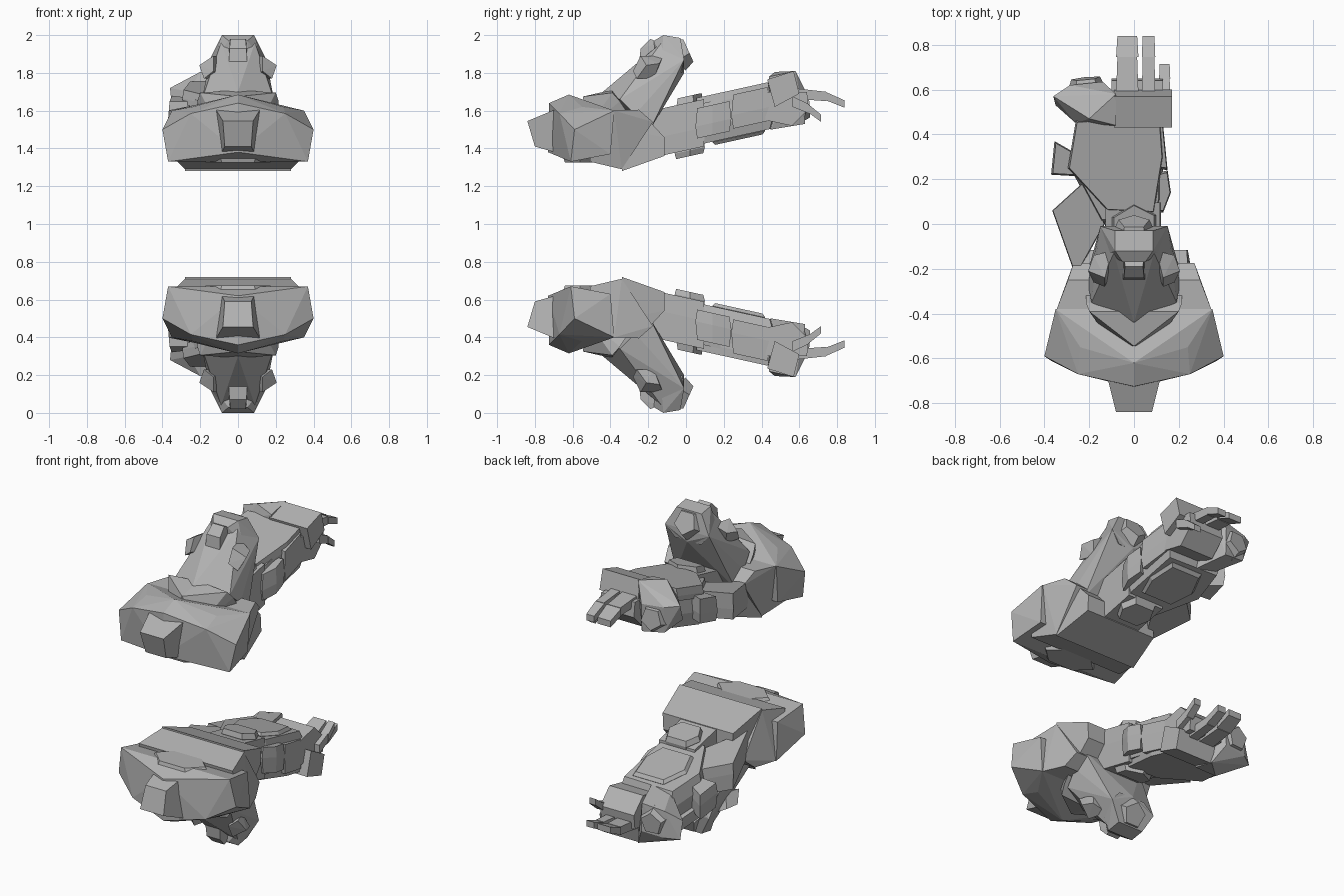
import bpy, bmesh, math
from mathutils import Vector

if "Cube" in bpy.data.objects:
    bpy.data.objects.remove(bpy.data.objects["Cube"])

metal = bpy.data.materials.new("grey metal")
metal.diffuse_color = (0.45, 0.45, 0.45, 1)
metal.use_nodes = True
metal.node_tree.nodes["Principled BSDF"].inputs["Base Color"].default_value = metal.diffuse_color


def hull(name, pts):
    """Faceted solid around the points, with a twin mirrored across z = 1."""
    for side, flip in (("upper", False), ("lower", True)):
        bm = bmesh.new()
        for x, y, z in pts:
            bm.verts.new((x, y, 2 - z if flip else z))
        bmesh.ops.convex_hull(bm, input=bm.verts[:])
        loose = [v for v in bm.verts if not v.link_faces]
        bmesh.ops.delete(bm, geom=loose, context='VERTS')
        bmesh.ops.dissolve_limit(bm, angle_limit=math.radians(2),
                                 verts=bm.verts[:], edges=bm.edges[:])
        bmesh.ops.recalc_face_normals(bm, faces=bm.faces[:])
        me = bpy.data.meshes.new(f"{side}_{name}")
        bm.to_mesh(me)
        bm.free()
        me.materials.append(metal)
        bpy.context.collection.objects.link(bpy.data.objects.new(me.name, me))


def sym(pts):
    """Points plus their left-hand mirror."""
    return pts + [(-x, y, z) for x, y, z in pts if x]


def axis_z(y):
    """Height of the sloping arm axis."""
    return 1.51 + 0.22 * y


def plate(name, outline, w0, w1, top=0.9, bottom=0.9):
    """Bevelled plate following the arm slope, w measured from the arm axis."""
    cx = sum(p[0] for p in outline) / len(outline)
    cy = sum(p[1] for p in outline) / len(outline)
    pts = []
    for w, s in ((w0, bottom), (w0 * .6 + w1 * .4, 1), (w1, top)):
        for x, y in outline:
            px, py = cx + (x - cx) * s, cy + (y - cy) * s
            pts.append((px, py, axis_z(py) + w))
    hull(name, pts)


def boss(name, centre, normal, r, depth):
    """Five-sided stud."""
    c, n = Vector(centre), Vector(normal).normalized()
    u = n.cross(Vector((1, 0, 0))).normalized()
    v = n.cross(u)
    hull(name, [tuple(c + n * d + (u * math.cos(a) + v * math.sin(a)) * r * s)
                for d, s in ((0, 1.15), (depth, .85))
                for a in [k * math.tau / 5 for k in range(5)]])


# Shoulder: faceted guard, rear block, arm sleeve, shallow dish and front nub
hull("shoulder_guard", sym([
    (0, -.62, 1.685), (.24, -.55, 1.62), (.35, -.38, 1.60),
    (0, -.725, 1.64), (.25, -.67, 1.585), (.40, -.59, 1.50),
    (0, -.73, 1.38), (.37, -.61, 1.33), (.345, -.40, 1.37)]))
hull("shoulder_rear", sym([
    (.27, -.175, 1.54), (.295, -.25, 1.605), (.345, -.38, 1.60), (.28, -.34, 1.29),
    (.32, -.51, 1.33), (.33, -.47, 1.56)]))
hull("arm_sleeve", sym([
    (.28, -.34, 1.28), (.24, -.115, 1.36), (.235, -.115, 1.46), (.24, -.18, 1.53),
    (.27, -.34, 1.50)]))
hull("shoulder_dish", [(rx * math.cos(a), -.56 + rx * .55 * math.sin(a), z)
                       for rx, z in ((.17, 1.325), (.2, 1.37))
                       for a in [k * math.tau / 6 for k in range(6)]])
hull("shoulder_nub", sym([
    (.08, -.84, 1.545), (.07, -.80, 1.41), (.125, -.66, 1.62), (.09, -.66, 1.37)]))

# Tall sloping stack rising from the shoulder
hull("stack_collar", sym([
    (0, -.545, 1.675), (.20, -.39, 1.695), (.215, -.35, 1.65),
    (0, -.39, 1.71), (.21, -.25, 1.5), (.1, -.53, 1.5)]))
hull("stack", sym([
    (0, -.44, 1.70), (.19, -.35, 1.66), (.205, -.27, 1.58), (.2, -.19, 1.50),
    (.12, -.2, 1.84), (.05, -.22, 1.86), (.09, -.13, 1.96), (.15, -.01, 1.87),
    (0, -.01, 1.80)]))
hull("stack_head", sym([
    (.085, -.12, 2.0), (.085, -.03, 1.985), (.15, -.01, 1.87), (.05, -.17, 1.97),
    (.12, -.13, 1.88), (.09, -.02, 1.80), (.05, -.16, 1.86)]))
boss("stack_stud", (0, -.045, 1.90), (0, .91, .41), .085, .06)
hull("centre_prong", sym([
    (.05, -.25, 1.84), (.045, -.24, 1.93), (.04, -.19, 1.98),
    (.045, -.14, 1.96), (.05, -.25, 1.79)]))
for s, side in ((-1, "left"), (1, "right")):
    hull(f"{side}_prong", [(s * x, y, z) for x, y, z in (
        (.13, -.28, 1.81), (.18, -.26, 1.77), (.205, -.21, 1.84), (.13, -.24, 1.89),
        (.08, -.16, 1.78), (.15, -.17, 1.77), (.18, -.14, 1.85), (.10, -.12, 1.89))])

# Upper arm and forearm
plate("arm", [(-.13, -.24), (.12, -.24), (.12, .1), (-.13, .1)], -.12, .13, .97, .97)
plate("forearm", [(-.15, 0), (.10, 0), (.13, .1), (.13, .47), (-.24, .48),
                  (-.285, .25), (-.2, .1)], -.105, .11)
plate("forearm_top", [(-.12, .06), (0, .09), (.09, .05), (.08, .2), (.13, .3),
                      (.12, .44), (-.09, .47), (-.26, .46), (-.295, .25), (-.2, .2)],
      .07, .145, .97, 1)
plate("elbow_top", [(-.1, .03), (0, .09), (.1, .04), (.1, -.05), (-.1, -.05)], .1, .165)
plate("elbow_bottom", [(-.07, -.06), (.07, -.06), (.11, .02), (.07, .10),
                       (-.07, .10), (-.11, .02)], -.155, -.08)
plate("forearm_bottom", [(-.15, .14), (.06, .14), (.1, .26), (.07, .42),
                         (-.14, .42), (-.2, .28)], -.125, -.08)

# Side guards and fins
plate("left_elbow_guard", [(-.365, .06), (-.26, -.235), (-.13, 0), (-.2, .21),
                           (-.31, .09)], -.08, .08, .97, .97)
plate("left_fin", [(-.355, .37), (-.25, .31), (-.2, .21), (-.37, .22)], -.06, .09)
plate("right_ridge_rear", [(.08, .06), (.13, .05), (.165, .14), (.15, .24),
                           (.08, .22)], -.07, .09)
plate("right_ridge_front", [(.08, .25), (.15, .24), (.13, .44), (.08, .44)], -.06, .12)

# Wrist cuff with its stud
hull("wrist_cuff", [
    (-.36, .57, 1.72), (-.35, .53, 1.62), (-.285, .62, 1.71), (-.14, .635, 1.70),
    (-.08, .58, 1.81), (-.20, .47, 1.805), (-.08, .44, 1.78), (-.26, .45, 1.70),
    (-.20, .43, 1.52), (-.08, .45, 1.50), (-.14, .63, 1.53), (-.28, .61, 1.55)])
boss("wrist_stud", (-.21, .59, 1.625), (-.1, 1, .1), .08, .06)

# Hand: knuckle block, palm and jointed fingers
hull("knuckles", [(x, y, z) for x in (-.09, .17) for y, z in (
    (.43, 1.765), (.57, 1.81), (.60, 1.69), (.47, 1.62))])
hull("palm", [(x, y, z) for x in (-.1, .13) for y, z in (
    (.42, 1.55), (.42, 1.70), (.64, 1.70), (.65, 1.61), (.56, 1.52))])


def finger(name, x, w, path):
    for i, ((y0, z0), (y1, z1)) in enumerate(zip(path, path[1:])):
        h = .028 - .006 * i
        hull(f"{name}_joint_{i + 1}", [
            (x + s * w * k, y, z + t * h * k)
            for s in (-1, 1) for t in (-1, 1)
            for y, z, k in ((y0, z0, 1), (y1, z1, .88))])


long_path = [(.58, 1.69), (.745, 1.675), (.84, 1.635)]
finger("broad_finger", -.03, .05, long_path)
finger("middle_finger", .065, .03, long_path)
finger("short_finger", .137, .025, [(.56, 1.65), (.65, 1.61), (.715, 1.56)])
